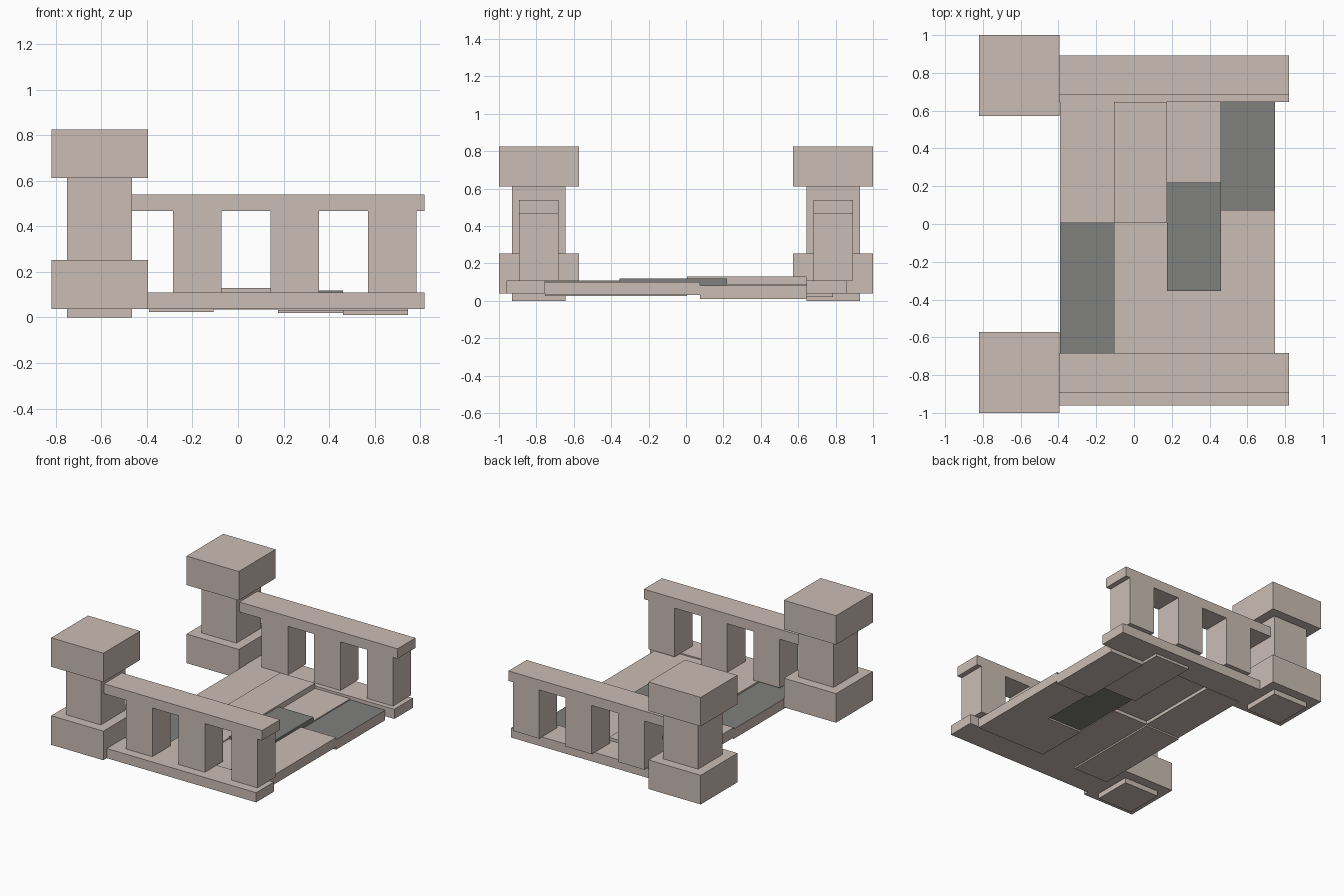
import bpy, bmesh

if "Cube" in bpy.data.objects:
    bpy.data.objects.remove(bpy.data.objects["Cube"])


def material(name, rgb):
    m = bpy.data.materials.new(name)
    m.diffuse_color = (*rgb, 1)
    m.use_nodes = True
    m.node_tree.nodes["Principled BSDF"].inputs["Base Color"].default_value = m.diffuse_color
    return m


STONE = material("pale_stone", (0.60, 0.51, 0.46))
GREY = material("grey_slab", (0.215, 0.215, 0.21))


def box(name, x, y, z, mats=(STONE,), top_mat=0):
    """Box from (min, max) ranges; the top face may take another material."""
    bm = bmesh.new()
    bmesh.ops.create_cube(bm, size=1)
    for v in bm.verts:
        v.co = [(r[0] + r[1]) / 2 + c * (r[1] - r[0]) for c, r in zip(v.co, (x, y, z))]
    bm.normal_update()
    for f in bm.faces:
        if f.normal.z > 0.5:
            f.material_index = top_mat
    me = bpy.data.meshes.new(name)
    bm.to_mesh(me)
    bm.free()
    for m in mats:
        me.materials.append(m)
    ob = bpy.data.objects.new(name, me)
    bpy.context.collection.objects.link(ob)
    return ob


def side_range(s, a, b):
    return tuple(sorted((s * a, s * b)))


for side, s, rail_y in (("front", -1, (-0.96, -0.755)), ("back", 1, (0.645, 0.86))):
    # Corner pillar: shaft, base block, cap block
    wide = side_range(s, 0.573, 1.0)
    box(f"{side}_pillar_shaft", (-0.75, -0.465), side_range(s, 0.645, 0.93), (0, 0.615))
    box(f"{side}_pillar_base", (-0.82, -0.395), wide, (0.038, 0.252))
    box(f"{side}_pillar_cap", (-0.82, -0.395), wide, (0.612, 0.825))
    # Railing: handrail, bottom kerb, three balusters
    rail = side_range(s, 0.682, 0.892)
    box(f"{side}_handrail", (-0.465, 0.82), rail, (0.467, 0.54))
    box(f"{side}_kerb", (-0.395, 0.82), rail_y, (0.038, 0.109))
    for i in range(3):
        x0 = -0.285 + i * 0.4275
        box(f"{side}_baluster_{i + 1}", (x0, x0 + 0.213), rail, (0.109, 0.467))

# Deck slabs: (column, y range, z range, colour mode)
edges = (-0.392, -0.107, 0.176, 0.461, 0.746)
F, B = -0.755, 0.645
slabs = (
    (0, (F, 0.005), (0.025, 0.097), "top"),
    (0, (0.005, B), (0.036, 0.109), "stone"),
    (1, (F, 0.005), (0.036, 0.109), "stone"),
    (1, (0.005, B), (0.060, 0.130), "stone"),
    (2, (F, -0.355), (0.030, 0.102), "stone"),
    (2, (-0.355, 0.22), (0.042, 0.118), "grey"),
    (2, (0.22, 0.785), (0.019, 0.091), "stone"),
    (3, (F, 0.075), (0.030, 0.100), "stone"),
    (3, (0.075, B), (0.010, 0.083), "top"),
)
for n, (col, y, z, mode) in enumerate(slabs, 1):
    mats = {"stone": (STONE,), "grey": (GREY,), "top": (STONE, GREY)}[mode]
    box(f"deck_slab_{n}", (edges[col], edges[col + 1]), y, z, mats, int(mode == "top"))
